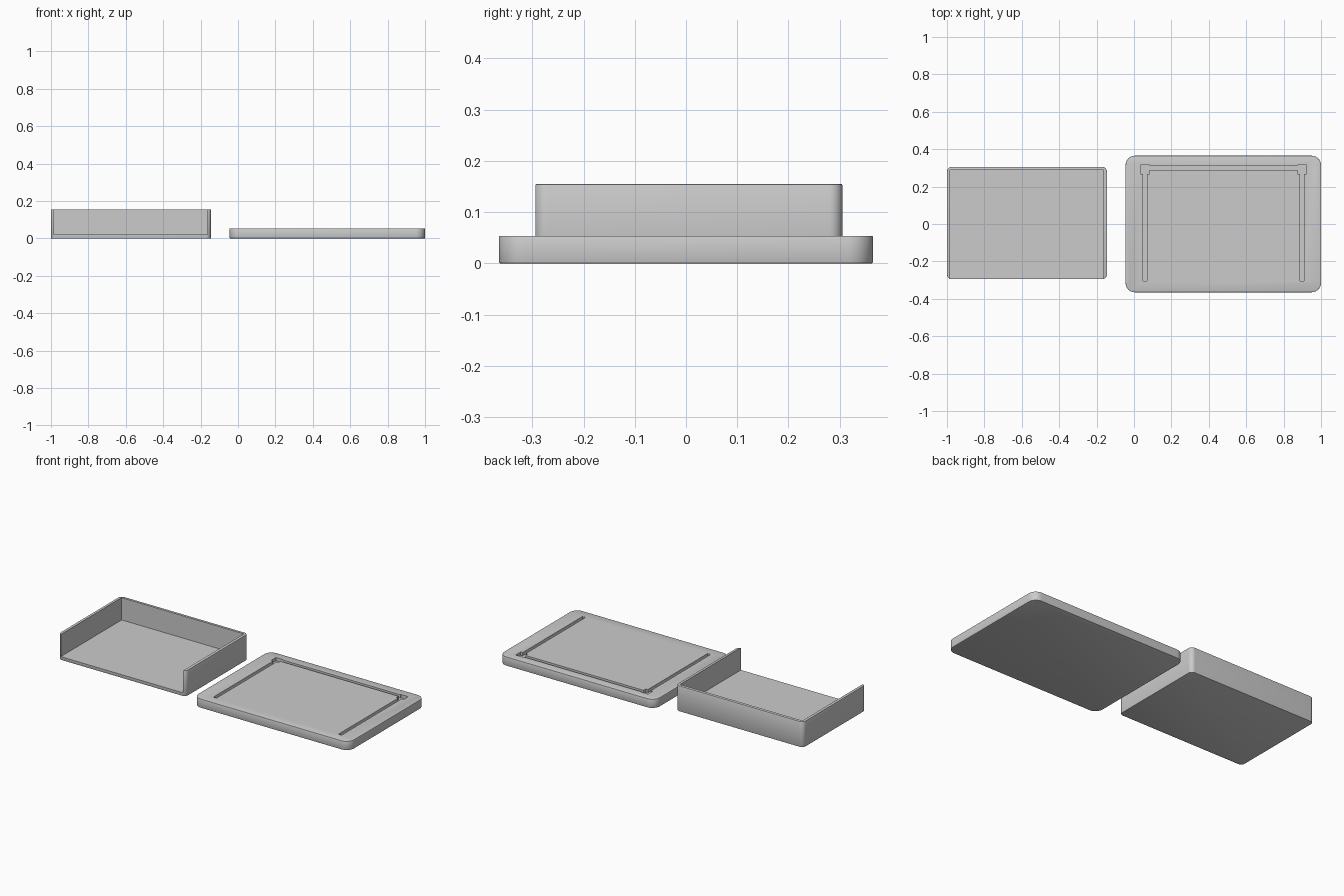
import bpy, bmesh
from mathutils import Vector

if "Cube" in bpy.data.objects:
    bpy.data.objects.remove(bpy.data.objects["Cube"])


def box(name, lo, hi, radius=0.0, edge=0.0):
    """Box between two corners, with rounded upright edges and softened rims."""
    lo, hi = Vector(lo), Vector(hi)
    bm = bmesh.new()
    bmesh.ops.create_cube(bm, size=1)
    for v in bm.verts:
        v.co = Vector(((lo[i] + hi[i]) / 2 + v.co[i] * (hi[i] - lo[i]) for i in range(3)))
    if radius:
        upright = [e for e in bm.edges if abs(e.verts[0].co.z - e.verts[1].co.z) > 1e-4]
        bmesh.ops.bevel(bm, geom=upright, offset=radius, segments=10, profile=0.5, affect='EDGES')
    if edge:
        rims = [e for e in bm.edges if abs(e.verts[0].co.z - e.verts[1].co.z) < 1e-5]
        bmesh.ops.bevel(bm, geom=rims, offset=edge, segments=2, profile=0.5, affect='EDGES')
    mesh = bpy.data.meshes.new(name)
    bm.to_mesh(mesh)
    bm.free()
    ob = bpy.data.objects.new(name, mesh)
    bpy.context.collection.objects.link(ob)
    return ob


def cut(target, cutter):
    """Apply a boolean cut and discard the cutter."""
    cutter.hide_render = True
    mod = target.modifiers.new("cut", 'BOOLEAN')
    mod.operation, mod.solver, mod.object = 'DIFFERENCE', 'EXACT', cutter
    bpy.context.view_layer.objects.active = target
    bpy.ops.object.modifier_apply(modifier=mod.name)
    bpy.data.objects.remove(cutter)


def smooth(ob):
    bpy.ops.object.select_all(action='DESELECT')
    ob.select_set(True)
    bpy.context.view_layer.objects.active = ob
    bpy.ops.object.shade_smooth_by_angle(angle=0.6)


# Tray: floor with three thin walls, open at the front
tray = box("tray", (-1, -0.295, 0), (-0.145, 0.305, 0.155), 0.025, 0.002)
cut(tray, box("tray_cavity", (-0.983, -0.4, 0.02), (-0.162, 0.288, 0.3)))
smooth(tray)

# Base plate with grooves that receive the tray walls
base = box("base_plate", (-0.045, -0.365, 0), (1, 0.365, 0.054), 0.05, 0.003)
cx, floor, top = 0.4785, 0.034, 0.1
cut(base, box("back_groove", (cx - 0.42, 0.289, floor), (cx + 0.42, 0.31, top)))
for side in (-1, 1):
    gx = cx + side * 0.42
    cut(base, box("side_groove", (gx - 0.0105, -0.305, floor), (gx + 0.0105, 0.3, top)))
    # Wider relief pocket where the grooves meet
    cut(base, box("corner_pocket", (gx - 0.024, 0.267, floor - 0.0005), (gx + 0.024, 0.315, top)))
smooth(base)
